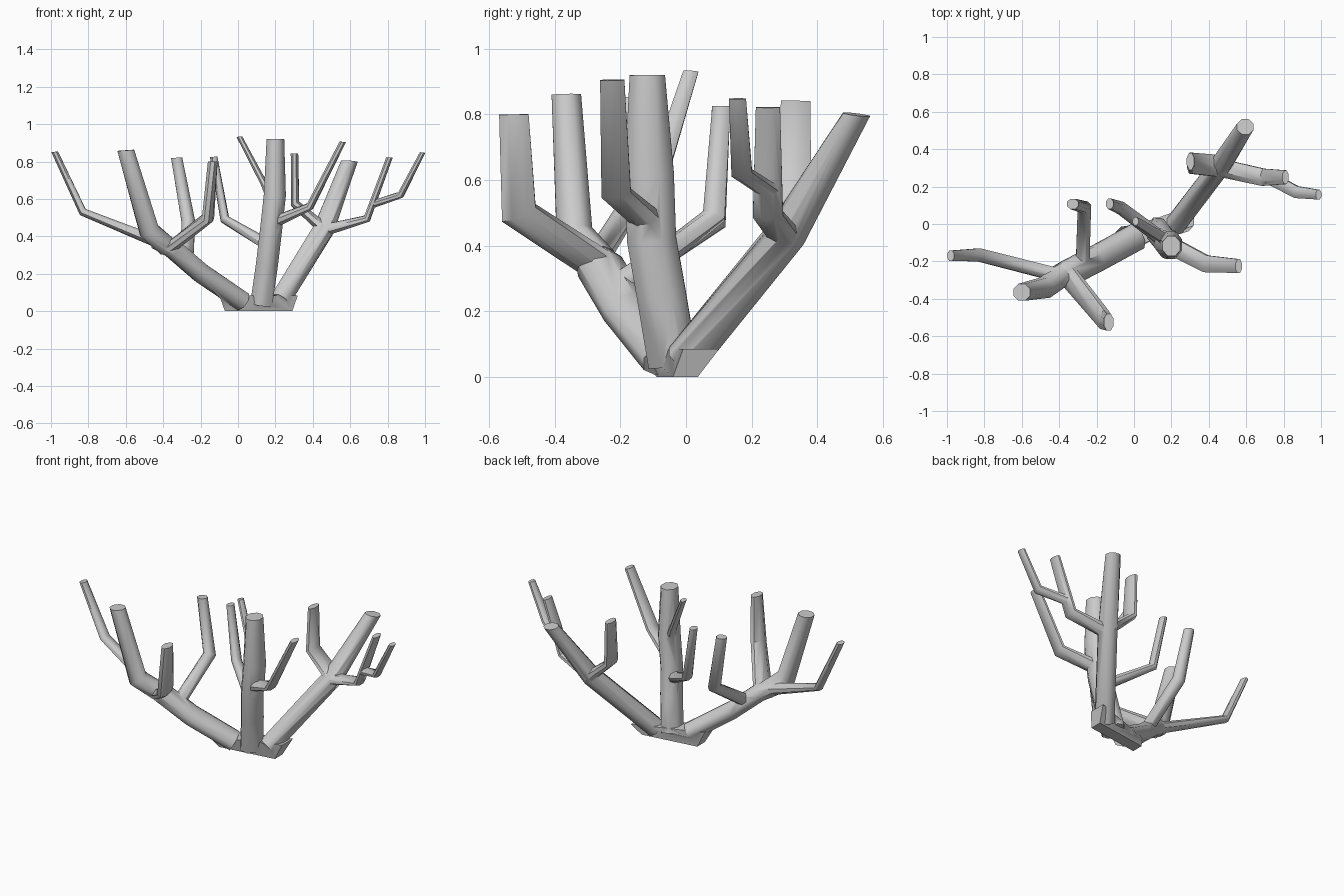
import bpy, bmesh
from math import cos, sin, pi, radians
from mathutils import Vector

if "Cube" in bpy.data.objects:
    bpy.data.objects.remove(bpy.data.objects["Cube"])

SIDES = 8
UP = Vector((0, 0, 1))
paths, parts = {}, []


def make_object(name, bm):
    bmesh.ops.recalc_face_normals(bm, faces=bm.faces[:])
    me = bpy.data.meshes.new(name)
    bm.to_mesh(me)
    bm.free()
    ob = bpy.data.objects.new(name, me)
    bpy.context.collection.objects.link(ob)
    return ob


def tube(name, ps, radii, level_tip=True):
    """Faceted tube along ps; radii are (half depth, half width) pairs."""
    paths[name] = ps
    bm = bmesh.new()
    rings = []
    for i, (p, (d, w)) in enumerate(zip(ps, radii)):
        t = Vector()
        if i:
            t += (p - ps[i - 1]).normalized()
        if i < len(ps) - 1:
            t += (ps[i + 1] - p).normalized()
        elif level_tip:
            t = t + UP * 3
        t.normalize()
        u = Vector((0, 1, 0))
        u = (u - t * u.dot(t)).normalized()
        v = t.cross(u)
        angles = [2 * pi * (k + 0.5) / SIDES for k in range(SIDES)]
        rings.append([bm.verts.new(p + (u * cos(a) * d + v * sin(a) * w) / cos(pi / SIDES))
                      for a in angles])
    for r, s in zip(rings, rings[1:]):
        for k in range(SIDES):
            j = (k + 1) % SIDES
            bm.faces.new((r[k], r[j], s[j], s[k]))
    bm.faces.new(rings[0])
    bm.faces.new(rings[-1])
    parts.append(make_object(name, bm))


def at_height(name, z):
    """Point on a finished path at height z."""
    for a, b in zip(paths[name], paths[name][1:]):
        if a.z <= z <= b.z:
            return a.lerp(b, (z - a.z) / (b.z - a.z))
    return paths[name][-1]


def stem(name, depth, width, *pts, level_tip=True):
    """Thick stem, fullest in the middle and slimmer at the tip."""
    n = len(pts) - 1
    radii = [(depth, width)] * n + [(depth * .72, width * .8)]
    tube(name, [Vector(p) for p in pts], radii, level_tip)


def twig(name, parent, z, elbow, tip, depth, width):
    """Twig leaving its parent at height z, bending upward at the elbow."""
    root = (max(depth * 1.3, .036), max(width * 1.2, .032))
    if parent == "right_side_twig":
        root = (.034, .02)
    tube(name, [at_height(parent, z), Vector(elbow), Vector(tip)],
         [root, (depth * 1.25, width * 1.2), (depth, width)])


# flared foot: a skewed box, wider at the top
bm = bmesh.new()
bmesh.ops.create_cube(bm, size=2)
for v in bm.verts:
    top = v.co.z > 0
    x = v.co.x * (.21 if top else .18)
    y = v.co.y * (.055 if top else .038) + x * (.35 if top else .14)
    v.co = (.11 + x, y - .027, .085 if top else 0)
coral = make_object("coral", bm)

# three main stems
stem("left_stem", .07, .053, (.02, -.065, .055), (-.2, -.185, .205), (-.35, -.262, .335),
     (-.44, -.29, .375), level_tip=False)
stem("centre_stem", .075, .059, (.125, -.04, .04), (.155, -.075, .25), (.175, -.105, .42),
     (.197, -.112, .62), (.2, -.118, .92))
stem("right_stem", .057, .055, (.22, -.005, .05), (.46, .31, .44), (.595, .52, .8))

# left twigs
twig("far_left_twig", "left_stem", .355, (-.83, -.165, .53), (-.98, -.17, .852), .028, .018)
twig("left_upright", "left_stem", .35, (-.475, -.34, .43), (-.6, -.365, .86), .045, .045)
twig("left_front_twig", "left_stem", .34, (-.16, -.51, .5), (-.135, -.525, .8), .045, .026)
twig("left_back_twig", "left_stem", .27, (-.265, .09, .475), (-.328, .107, .82), .028, .03)

# centre twigs
twig("centre_left_twig", "centre_stem", .35, (-.07, .085, .49), (-.13, .108, .825), .028, .02)
twig("centre_top_twig", "centre_stem", .58, (.14, -.065, .68), (.008, .015, .932), .023, .015)
twig("centre_right_twig", "centre_stem", .47, (.385, -.213, .56), (.56, -.225, .905), .037, .017)

# right twigs
twig("right_left_twig", "right_stem", .44, (.305, .325, .575), (.302, .335, .842), .045, .02)
twig("right_side_twig", "right_stem", .43, (.69, .25, .495), (.81, .25, .822), .037, .017)
twig("far_right_twig", "right_side_twig", .57, (.87, .17, .622), (.987, .157, .848), .026, .015)

# merge every branch into one skin
bpy.context.view_layer.objects.active = coral
for p in parts:
    m = coral.modifiers.new("join", 'BOOLEAN')
    m.operation = 'UNION'
    m.solver = 'EXACT'
    m.object = p
    bpy.ops.object.modifier_apply(modifier=m.name)
    bpy.data.objects.remove(p)

coral.select_set(True)
bpy.ops.object.shade_smooth_by_angle(angle=radians(55))
